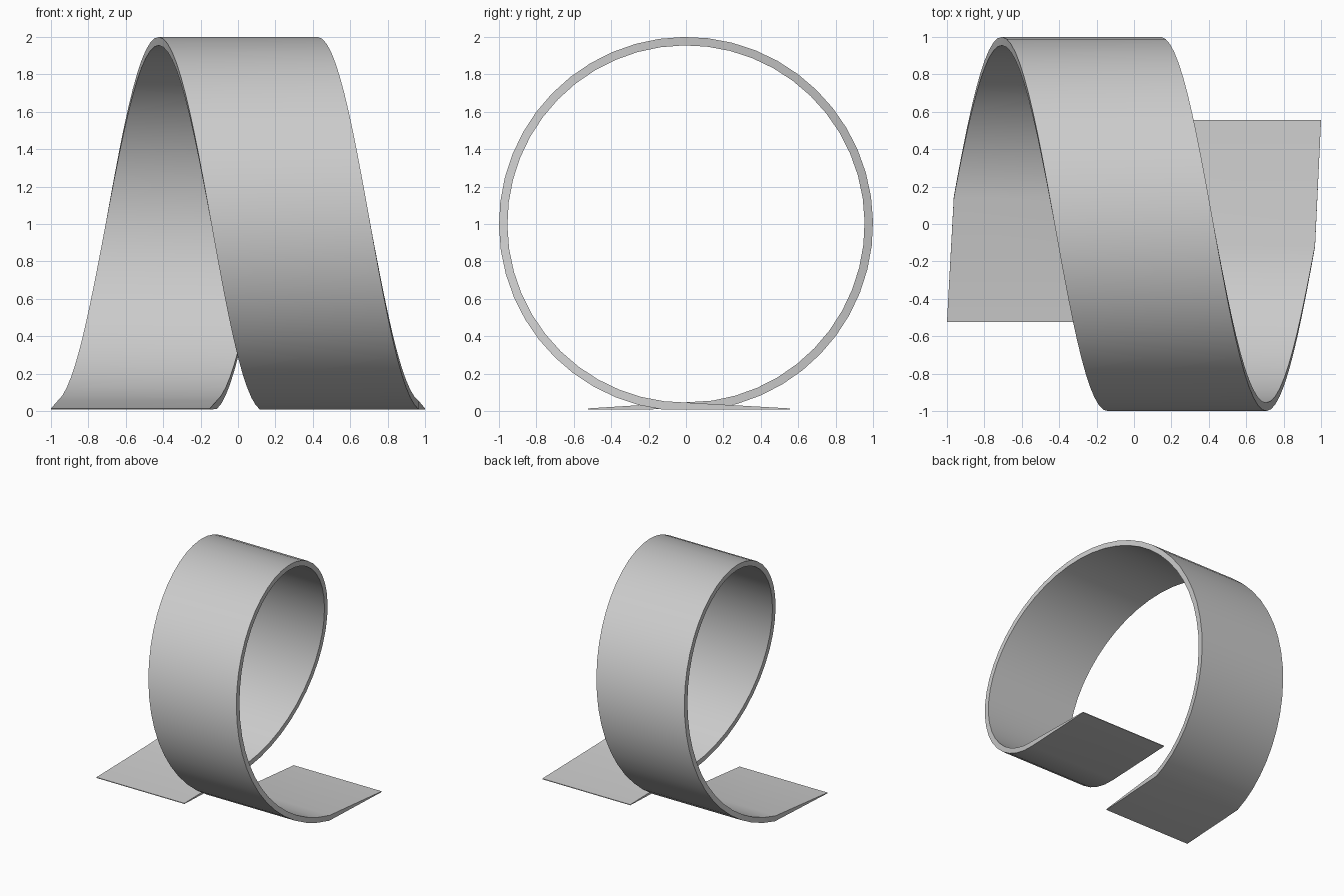
import bpy
import bmesh
from math import sin, cos, pi, radians

old = bpy.data.objects.get("Cube")
if old:
    bpy.data.objects.remove(old, do_unlink=True)

# Plain grey for the whole ribbon
grey = bpy.data.materials.new("plain grey")
grey.use_nodes = True
colour = (0.6, 0.6, 0.6, 1)
grey.diffuse_color = colour
grey.node_tree.nodes["Principled BSDF"].inputs["Base Color"].default_value = colour

OUTER, INNER = 1.0, 0.955
HALF_WIDTH = 0.425
SHIFT = 0.565          # sideways travel over half a turn
START, END = radians(-171.5), radians(173)
STEPS = 46

bm = bmesh.new()


def section(x, outer, inner):
    """Four corners of the ribbon's cross-section at sideways offset x."""
    return [bm.verts.new((x + side * HALF_WIDTH, y, z))
            for side, (y, z) in ((-1, outer), (1, outer), (1, inner), (-1, inner))]


def ramp_tip(x, y):
    """Thin end of a ground ramp."""
    return section(x, (y, 0.008), (y, 0.014))


# Loop: one turn of a wide helix, with a flat tapering ramp at each end
sections = [ramp_tip(-0.575, -0.525)]
for i in range(STEPS + 1):
    a = START + (END - START) * i / STEPS
    sections.append(section(SHIFT * a / pi,
                            (-OUTER * sin(a), 1 + OUTER * cos(a)),
                            (-INNER * sin(a), 1 + INNER * cos(a))))
sections.append(ramp_tip(0.575, 0.555))

for a, b in zip(sections, sections[1:]):
    for k in range(4):
        n = (k + 1) % 4
        bm.faces.new((a[k], a[n], b[n], b[k]))
bm.faces.new(sections[0])
bm.faces.new(sections[-1])
bmesh.ops.recalc_face_normals(bm, faces=bm.faces)

mesh = bpy.data.meshes.new("loop_ribbon")
bm.to_mesh(mesh)
bm.free()
mesh.materials.append(grey)
ribbon = bpy.data.objects.new("loop_ribbon", mesh)
bpy.context.collection.objects.link(ribbon)

# Smooth band with crisp rims
bpy.ops.object.select_all(action='DESELECT')
ribbon.select_set(True)
bpy.context.view_layer.objects.active = ribbon
bpy.ops.object.shade_smooth_by_angle(angle=radians(35))
